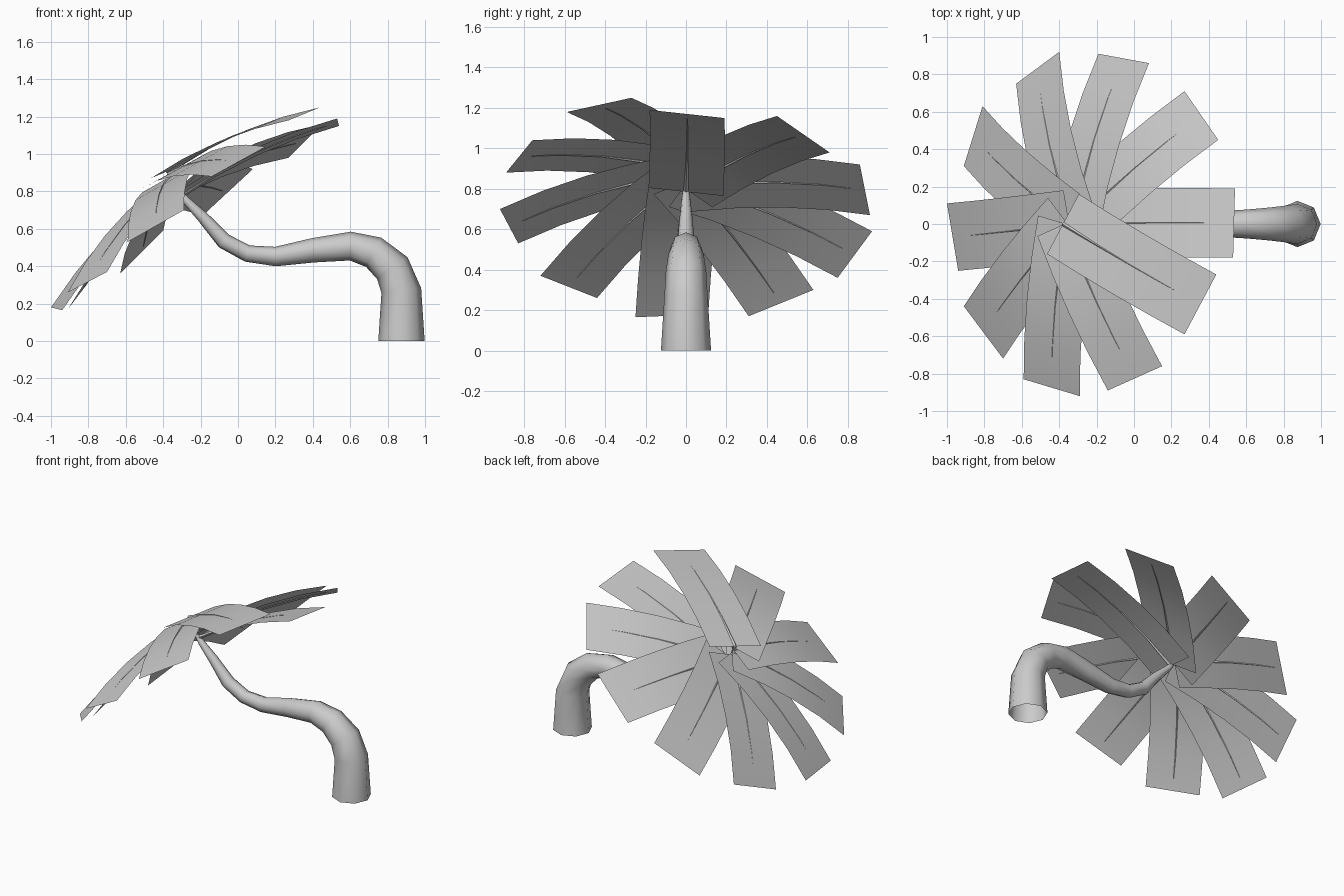
import bpy, bmesh, math
from mathutils import Vector

cube = bpy.data.objects.get("Cube")
if cube:
    bpy.data.objects.remove(cube)

grey = bpy.data.materials.new("plain_grey")
grey.use_nodes = True
grey.diffuse_color = (0.6, 0.6, 0.6, 1)
grey.node_tree.nodes["Principled BSDF"].inputs["Base Color"].default_value = (0.6, 0.6, 0.6, 1)


def finish(bm, name, angle):
    mesh = bpy.data.meshes.new(name)
    bm.to_mesh(mesh)
    bm.free()
    mesh.materials.append(grey)
    obj = bpy.data.objects.new(name, mesh)
    bpy.context.collection.objects.link(obj)
    bpy.ops.object.select_all(action="DESELECT")
    obj.select_set(True)
    bpy.context.view_layer.objects.active = obj
    bpy.ops.object.shade_smooth_by_angle(angle=math.radians(angle))


def bridge(bm, rows, closed):
    """Join consecutive rows of vertices with quads."""
    for a, b in zip(rows, rows[1:]):
        n = len(a)
        for i in range(n if closed else n - 1):
            j = (i + 1) % n
            bm.faces.new((a[i], a[j], b[j], b[i]))


def tube(bm, path, radii, side, sides):
    """Open tapered tube; side is a direction lying across the path."""
    rows = []
    for i, p in enumerate(path):
        tangent = (path[min(i + 1, len(path) - 1)] - path[max(i - 1, 0)]).normalized()
        u = (side - tangent * side.dot(tangent)).normalized()
        v = tangent.cross(u)
        angles = [2 * math.pi * k / sides for k in range(sides)]
        rows.append([bm.verts.new(p + (u * math.cos(a) + v * math.sin(a)) * radii[i])
                     for a in angles])
    bridge(bm, rows, True)


# Trunk: curved, tapering, eight sided; each entry is x, z, radius
trunk = [(.874, 0, .124), (.873, .27, .107), (.825, .39, .1), (.725, .475, .088),
         (.6, .508, .077), (.4, .485, .065), (.2, .452, .052), (.05, .468, .045),
         (-.075, .535, .043), (-.19, .665, .031), (-.28, .755, .021), (-.34, .83, .01)]
path = [Vector((x, 0, z)) for x, z, r in trunk]
bm = bmesh.new()
tube(bm, path, [r for x, z, r in trunk], Vector((0, 1, 0)), 8)
for v in bm.verts:
    if v.co.z < .02:
        v.co.z = 0
finish(bm, "trunk", 75)

# Fronds: the two tip corners of each, going round the crown
tips = [((.53, -.18, 1.19), (.54, .19, 1.15)),
        ((.45, .45, 1.16), (.27, .71, .98)),
        ((.08, .86, .92), (-.19, .91, .67)),
        ((-.40, .92, .59), (-.63, .75, .36)),
        ((-.81, .63, .30), (-.91, .31, .17)),
        ((-1, .11, .18), (-.94, -.25, .165)),
        ((-.91, -.44, .26), (-.70, -.72, .37)),
        ((-.59, -.83, .53), (-.29, -.92, .70)),
        ((-.14, -.89, .88), (.15, -.76, 1.04)),
        ((.27, -.59, 1.18), (.44, -.27, 1.25))]
SEGMENTS = 4
ARCH = .04
for i, corners in enumerate(tips):
    a, b = map(Vector, corners)
    tip, half = (a + b) / 2, (b - a) / 2
    # Roots climb along the tilted crown axis
    root = Vector((-.305 - .0083 * i, 0, .785 + .0135 * i))
    up = (tip - root).cross(half).normalized()
    spine = []
    for k in range(SEGMENTS + 1):
        t = k / SEGMENTS
        spine.append(root.lerp(tip, t) + up * ARCH * 4 * t * (1 - t))

    # Flat blade, gently arched along its length
    bm = bmesh.new()
    bridge(bm, [[bm.verts.new(p + half * s) for s in (1, 0, -1)] for p in spine], False)
    bm.normal_update()
    bm.faces.ensure_lookup_table()
    if bm.faces[0].normal.dot(up) < 0:
        bmesh.ops.reverse_faces(bm, faces=bm.faces)
    finish(bm, f"frond_{i + 1}", 30)

    # Hair-thin midrib tapering toward the tip
    bm = bmesh.new()
    ribs = [p - up * .002 for p in spine]
    ribs[-1] = ribs[-2].lerp(ribs[-1], .7)
    tube(bm, ribs, [.013, .007, .004, .003, .001], half, 4)
    finish(bm, f"midrib_{i + 1}", 60)
